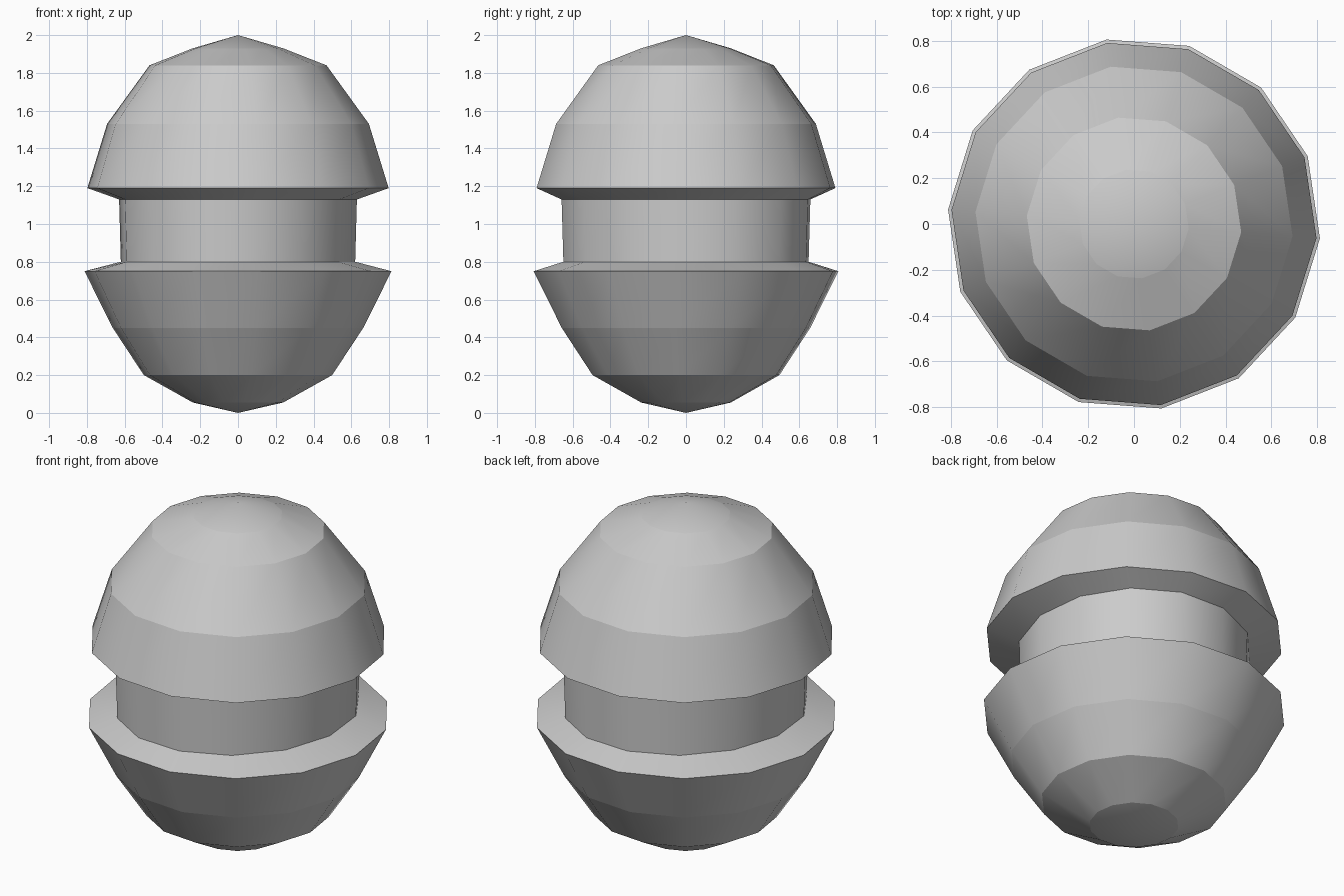
import bpy, bmesh
from math import sin, cos, tau, radians
from mathutils import Vector

if "Cube" in bpy.data.objects:
    bpy.data.objects.remove(bpy.data.objects["Cube"])

SIDES = 14
PHASE = radians(-4.4)
LONG_AXIS = Vector((cos(radians(65)), sin(radians(65)), 0))
STRETCH = 1.09  # the waist is slightly oval

grey = bpy.data.materials.new("plain_grey")
grey.use_nodes = True
grey.diffuse_color = (0.6, 0.6, 0.6, 1)
grey.node_tree.nodes["Principled BSDF"].inputs["Base Color"].default_value = (0.6, 0.6, 0.6, 1)


def ring(bm, radius, z, oval):
    """One horizontal ring of vertices, or a single tip vertex."""
    if radius == 0:
        return [bm.verts.new((0, 0, z))]
    verts = []
    for i in range(SIDES):
        a = PHASE + tau * i / SIDES
        p = Vector((radius * cos(a), radius * sin(a), 0))
        if oval:
            p += LONG_AXIS * p.dot(LONG_AXIS) * (STRETCH - 1)
        verts.append(bm.verts.new((p.x, p.y, z)))
    return verts


def turned(name, profile):
    """Lathe a profile of (radius, z, oval), soft around and crisp between bands."""
    bm = bmesh.new()
    rings = [ring(bm, *p) for p in profile]
    for low, high in zip(rings, rings[1:]):
        for i in range(SIDES):
            j = (i + 1) % SIDES
            corners = [low[i % len(low)], low[j % len(low)],
                       high[j % len(high)], high[i % len(high)]]
            bm.faces.new(list(dict.fromkeys(corners)))
    bm.normal_update()
    for f in bm.faces:
        f.smooth = True
    for e in bm.edges:
        if abs(e.verts[0].co.z - e.verts[1].co.z) < 1e-5:
            e.smooth = False
    mesh = bpy.data.meshes.new(name)
    bm.to_mesh(mesh)
    bm.free()
    mesh.materials.append(grey)
    obj = bpy.data.objects.new(name, mesh)
    bpy.context.collection.objects.link(obj)
    return obj


# Lower bowl, with its sloping rim
turned("lower_bowl", [(0, 0, False), (0.24, 0.055, False), (0.5, 0.2, False),
                      (0.665, 0.45, False), (0.815, 0.75, False), (0.614, 0.8, True)])

# Narrow waist between the halves
turned("waist_band", [(0.614, 0.8, True), (0.623, 1.13, True)])

# Upper dome, with its sloping underside
turned("upper_dome", [(0.623, 1.13, True), (0.8, 1.19, False), (0.695, 1.53, False),
                      (0.47, 1.84, False), (0.24, 1.93, False), (0, 2, False)])
